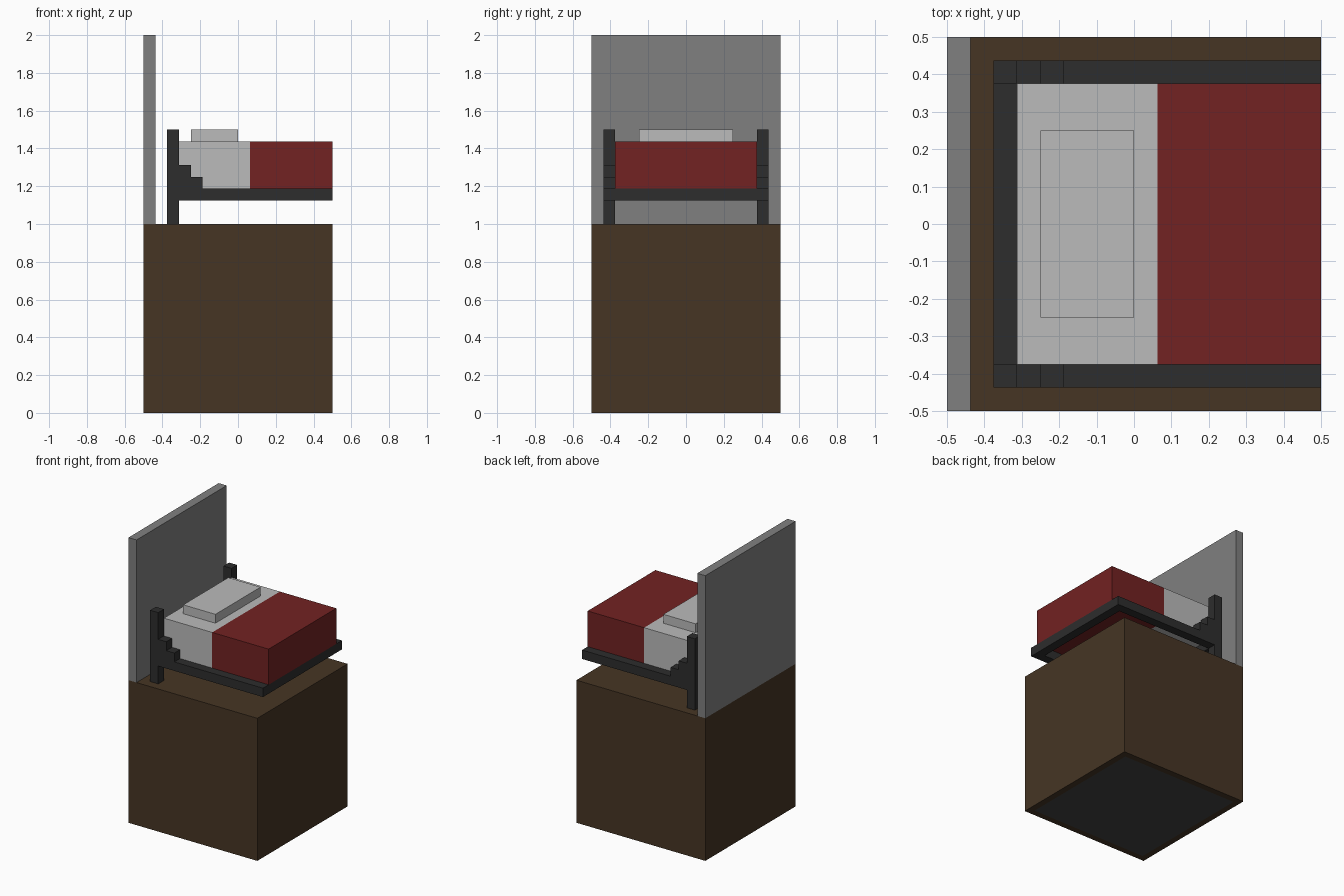
import bpy
import bmesh

old = bpy.data.objects.get("Cube")
if old:
    bpy.data.objects.remove(old, do_unlink=True)

U = 1 / 16  # grid unit of the blocky style


def material(name, hex_colour):
    rgb = []
    for i in (0, 2, 4):
        c = int(hex_colour[i:i + 2], 16) / 255
        rgb.append(c / 12.92 if c <= 0.04045 else ((c + 0.055) / 1.055) ** 2.4)
    mat = bpy.data.materials.new(name)
    mat.use_nodes = True
    mat.diffuse_color = (*rgb, 1)
    mat.node_tree.nodes["Principled BSDF"].inputs["Base Color"].default_value = (*rgb, 1)
    return mat


brown = material("dark brown", "463524")
grey = material("mid grey", "808080")
charcoal = material("charcoal", "2D2D2D")
white = material("pale grey", "BBBBBB")
red = material("deep red", "722222")
base_grey = material("base grey", "434343")


def add_object(name, bm, *mats):
    bmesh.ops.recalc_face_normals(bm, faces=bm.faces)
    mesh = bpy.data.meshes.new(name)
    bm.to_mesh(mesh)
    bm.free()
    obj = bpy.data.objects.new(name, mesh)
    for m in mats:
        mesh.materials.append(m)
    bpy.context.collection.objects.link(obj)
    return obj


def box_mesh(x, y, z):
    """Box from (min, max) pairs given in grid units."""
    bm = bmesh.new()
    bmesh.ops.create_cube(bm, size=1)
    for v in bm.verts:
        v.co = [(r[0] + (c + 0.5) * (r[1] - r[0])) * U for c, r in zip(v.co, (x, y, z))]
    return bm


def box(name, mat, x, y, z):
    return add_object(name, box_mesh(x, y, z), mat)


# Pedestal block with an inset panel of another colour underneath
bm = box_mesh((-8, 8), (-8, 8), (0, 16))
bm.normal_update()
bottom = min(bm.faces, key=lambda f: f.calc_center_median().z)
bmesh.ops.inset_region(bm, faces=[bottom], thickness=U)
bottom.material_index = 1
add_object("pedestal", bm, brown, base_grey)

# Upright panel behind the headboard end
box("back_panel", grey, (-8, -7), (-8, 8), (16, 32))

# Bed sides: post, stepped brace and rail cut from one profile (x, z), mirrored
profile = [(-6, 16), (-5, 16), (-5, 18), (8, 18), (8, 19), (-3, 19), (-3, 20),
           (-4, 20), (-4, 21), (-5, 21), (-5, 24), (-6, 24)]
bm = bmesh.new()
side = bm.faces.new([bm.verts.new((x * U, 6 * U, z * U)) for x, z in profile])
moved = bmesh.ops.extrude_face_region(bm, geom=[side])["geom"]
bmesh.ops.translate(bm, vec=(0, U, 0),
                    verts=[v for v in moved if isinstance(v, bmesh.types.BMVert)])
sides = add_object("bed_sides", bm, charcoal)
mirror = sides.modifiers.new("Mirror", "MIRROR")
mirror.use_axis = (False, True, False)

# Cross rails at both ends
for name, x0 in (("head_rail", -6), ("foot_rail", 7)):
    box(name, charcoal, (x0, x0 + 1), (-6, 6), (18, 19))

# Mattress, blanket and pillow
box("mattress", white, (-5, 1), (-6, 6), (19, 23))
box("blanket", red, (1, 8), (-6, 6), (19, 23))
box("pillow", white, (-4, 0), (-4, 4), (23, 24))
